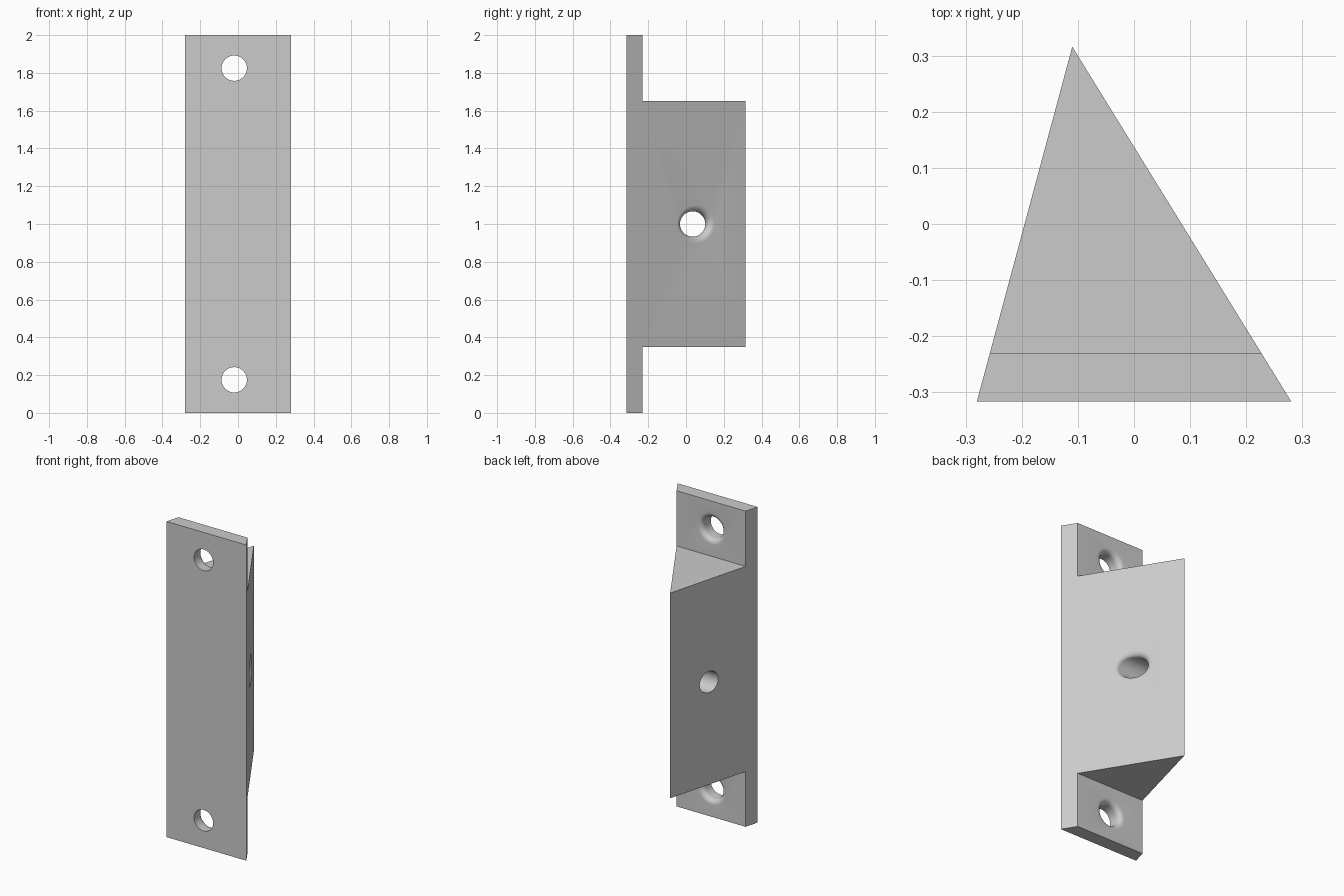
import bpy, bmesh, math
from mathutils import Vector

if "Cube" in bpy.data.objects:
    bpy.data.objects.remove(bpy.data.objects["Cube"], do_unlink=True)

HOLE_R = 0.067
FILLET = 0.033
UP = Vector((0, 0, 1))

# Plain grey finish
grey = bpy.data.materials.new("plain grey")
grey.use_nodes = True
colour = (0.6, 0.6, 0.6, 1)
grey.diffuse_color = colour
grey.node_tree.nodes["Principled BSDF"].inputs["Base Color"].default_value = colour


def loft(name, rings):
    """Closed solid through a list of equal rings of points."""
    bm = bmesh.new()
    loops = [[bm.verts.new(p) for p in ring] for ring in rings]
    n = len(loops[0])
    for a, b in zip(loops, loops[1:]):
        for i in range(n):
            j = (i + 1) % n
            bm.faces.new((a[i], a[j], b[j], b[i]))
    bm.faces.new(loops[0])
    bm.faces.new(loops[-1])
    bmesh.ops.recalc_face_normals(bm, faces=bm.faces)
    mesh = bpy.data.meshes.new(name)
    bm.to_mesh(mesh)
    bm.free()
    mesh.materials.append(grey)
    obj = bpy.data.objects.new(name, mesh)
    bpy.context.collection.objects.link(obj)
    return obj


def box(name, lo, hi):
    x0, y0, z0 = lo
    x1, y1, z1 = hi
    return loft(name, [[(x0, y0, z), (x1, y0, z), (x1, y1, z), (x0, y1, z)] for z in (z0, z1)])


def hole_cutter(name, centre, axis, normal, sides=48, steps=8):
    """Through hole along axis, with a rounded lip where it leaves the face."""
    rings = [[] for _ in range(steps + 3)]
    side = axis.cross(UP)
    for i in range(sides):
        t = 2 * math.pi * i / sides
        u = side * math.cos(t) + UP * math.sin(t)
        slope = -normal.dot(u) / normal.dot(axis)
        rho = HOLE_R + FILLET
        h = slope * rho - FILLET * math.hypot(1, slope)
        end = math.atan2(1, -slope)
        profile = [(HOLE_R, -1)]
        for k in range(steps + 1):
            a = math.pi + (end - math.pi) * k / steps
            profile.append((rho + FILLET * math.cos(a), h + FILLET * math.sin(a)))
        profile.append((profile[-1][0], 0.5))
        for ring, (r, height) in zip(rings, profile):
            ring.append(centre + u * r + axis * height)
    return loft(name, rings)


# Triangular bracket body
left, right, apex = Vector((-0.28, -0.316)), Vector((0.28, -0.316)), Vector((-0.11, 0.316))
body = loft("wedge_bracket", [[(p.x, p.y, z) for p in (left, right, apex)] for z in (0, 2)])

# Notches that leave the mounting tabs at both ends
cutters = [box("lower_notch", (-1, -0.23, -1), (1, 1, 0.35)),
           box("upper_notch", (-1, -0.23, 1.65), (1, 1, 3))]

# Tab screw holes
back = Vector((0, 1, 0))
for z in (0.175, 1.825):
    cutters.append(hole_cutter("tab_hole", Vector((-0.02, -0.23, z)), back, back))

# Cross hole, rounded on the long sloping face
edge = apex - right
y = 0.035
x = right.x + edge.x * (y - right.y) / edge.y
slope_normal = Vector((edge.y, -edge.x, 0)).normalized()
cutters.append(hole_cutter("cross_hole", Vector((x, y, 1)), Vector((1, 0, 0)), slope_normal))

for c in cutters:
    c.hide_render = True
    mod = body.modifiers.new(c.name, "BOOLEAN")
    mod.operation = "DIFFERENCE"
    mod.solver = "EXACT"
    mod.object = c

# Bake the cuts and drop the cutters
bpy.context.view_layer.update()
graph = bpy.context.evaluated_depsgraph_get()
cut_mesh = bpy.data.meshes.new_from_object(body.evaluated_get(graph))
body.modifiers.clear()
body.data = cut_mesh
for c in cutters:
    bpy.data.objects.remove(c, do_unlink=True)

bpy.ops.object.select_all(action="DESELECT")
body.select_set(True)
bpy.context.view_layer.objects.active = body
bpy.ops.object.shade_smooth_by_angle(angle=math.radians(30))
